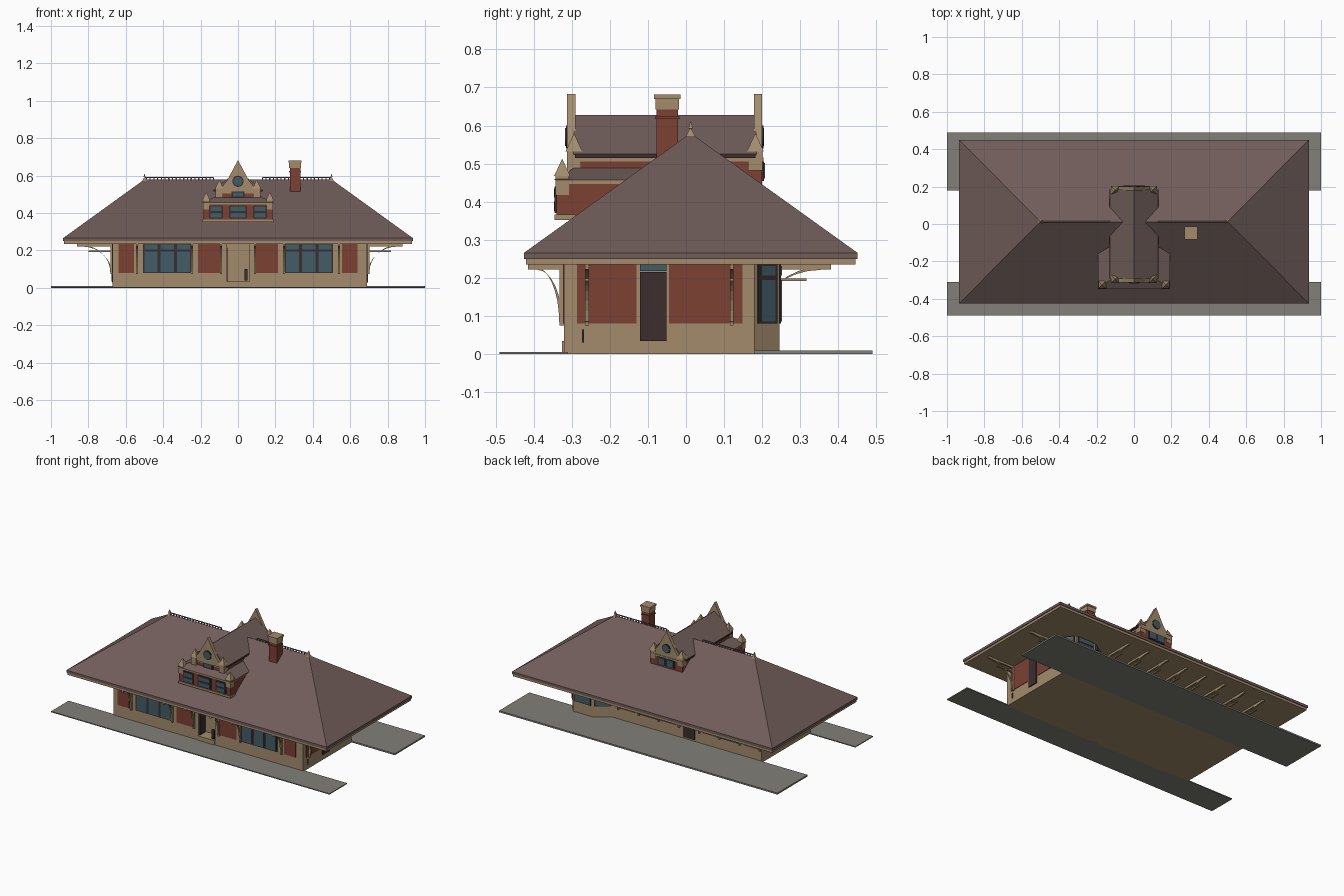
import bpy, bmesh, math
from mathutils import Vector, Matrix

cube = bpy.data.objects.get("Cube")
if cube:
    bpy.data.objects.remove(cube, do_unlink=True)


def material(name, rgb):
    m = bpy.data.materials.new(name)
    m.use_nodes = True
    m.diffuse_color = (*rgb, 1)
    m.node_tree.nodes["Principled BSDF"].inputs["Base Color"].default_value = (*rgb, 1)
    return m


TAN = material("tan stone", (.36, .26, .15))
RED = material("red brick", (.20, .052, .034))
ROOF = material("brown roof", (.16, .108, .1))
GREY = material("grey paving", (.22, .215, .19))
DARK = material("dark trim", (.045, .026, .028))
GLASS = material("blue glass", (.055, .11, .14))


def finish(name, bm, mat):
    bmesh.ops.recalc_face_normals(bm, faces=bm.faces)
    me = bpy.data.meshes.new(name)
    bm.to_mesh(me)
    bm.free()
    me.materials.append(mat)
    ob = bpy.data.objects.new(name, me)
    bpy.context.collection.objects.link(ob)
    return ob


def prism(name, pts, lo, hi, mat, axis="z"):
    """Extrude a 2D outline: (x, y) along z, or (x, z) along y."""
    bm = bmesh.new()
    place = (lambda a, b, t: (a, b, t)) if axis == "z" else (lambda a, b, t: (a, t, b))
    f = bm.faces.new([bm.verts.new(place(a, b, lo)) for a, b in pts])
    top = bmesh.ops.extrude_face_region(bm, geom=[f])["geom"]
    move = Vector(place(0, 0, hi - lo))
    bmesh.ops.translate(bm, vec=move, verts=[v for v in top if isinstance(v, bmesh.types.BMVert)])
    return finish(name, bm, mat)


def box(name, x, y, z, mat):
    return prism(name, [(x[0], y[0]), (x[1], y[0]), (x[1], y[1]), (x[0], y[1])], *z, mat)


def frustum(name, base, z0, top, z1, mat):
    """Join two rectangles (x0, x1, y0, y1); a flat top rectangle gives a ridge or point."""
    bm = bmesh.new()
    for (x0, x1, y0, y1), z in ((base, z0), (top, z1)):
        for x, y in ((x0, y0), (x1, y0), (x1, y1), (x0, y1)):
            bm.verts.new((x, y, z))
    v = list(bm.verts)
    bm.faces.new(v[:4])
    bm.faces.new(v[4:])
    for i in range(4):
        j = (i + 1) % 4
        bm.faces.new((v[i], v[j], v[4 + j], v[4 + i]))
    bmesh.ops.remove_doubles(bm, verts=v, dist=1e-5)
    return finish(name, bm, mat)


def turned(ob, origin, outward):
    """Move a part built facing -y to a wall point, facing the outward direction."""
    angle = math.atan2(outward[1], outward[0]) + math.pi / 2
    ob.matrix_world = Matrix.Translation((*origin, 0)) @ Matrix.Rotation(angle, 4, "Z")
    return ob


def panel(name, origin, out, half, z0, z1, mat, lift=.003):
    return turned(box(name, (-half, half), (-lift, .002), (z0, z1), mat), origin, out)


def window(name, origin, out, half, z0, z1, panes=1, rail=None):
    panel(name + "_frame", origin, out, half, z0, z1, DARK, .005)
    step = 2 * half / panes
    rows = [(z0, rail), (rail, z1)] if rail else [(z0, z1)]
    for i in range(panes):
        c = -half + step * (i + .5)
        for a, b in rows:
            turned(box(name + "_pane", (c - step / 2 + .008, c + step / 2 - .008),
                       (-.007, .0), (a + .006, b - .005), GLASS), origin, out)


def bracket(origin, out, reach):
    """Wall post, eave beam and curved brace."""
    w = .005
    turned(box("bracket_post", (-w, w), (-.012, .002), (.075, .235), TAN), origin, out)
    turned(box("bracket_beam", (-w, w), (-reach, 0), (.222, .236), TAN), origin, out)
    outer, inner = [], []
    for i in range(9):
        t = math.pi / 2 * i / 8
        outer.append((1 - math.cos(t), math.sin(t)))
    bm = bmesh.new()
    rings = []
    for u, s in outer:
        y, z = -.008 - u * (reach - .03), .08 + s * .145
        rings.append([bm.verts.new((x, y + d, z - d)) for x, d in
                      ((-w, -.005), (w, -.005), (w, .004), (-w, .004))])
    for a, b in zip(rings, rings[1:]):
        for i in range(4):
            j = (i + 1) % 4
            bm.faces.new((a[i], a[j], b[j], b[i]))
    bm.faces.new(rings[0])
    bm.faces.new(rings[-1])
    turned(finish("bracket_brace", bm, TAN), origin, out)
    if reach > .15:
        turned(box("bracket_strut", (-w, w), (-reach * .68, 0), (.192, .199), TAN), origin, out)


FRONT, BACK, LEFT, RIGHT = (0, -1), (0, 1), (1, 0), (-1, 0)
YF, YB, XE = -.32, .18, .68

# Platforms
box("front_platform", (-1, 1), (-.49, -.31), (0, .006), GREY)
box("back_platform", (-1, 1), (.18, .49), (0, .01), GREY)

# Walls with an entry alcove and an angled rear bay
BAY = [(.69, YB), (.64, .245), (.5, .245), (.4, YB)]
prism("walls", [(-.67, YF), (-.06, YF), (-.06, -.25), (.06, -.25), (.06, YF), (.69, YF)]
      + BAY + [(-.67, YB)], 0, .237, TAN)
box("entry_step", (-.06, .06), (-.325, -.25), (0, .035), TAN)
box("entry_door", (-.06, -.055), (-.31, -.255), (.035, .215), DARK)
box("entry_handle", (.035, .052), (-.32, -.312), (.04, .1), DARK)

# Front wall: brick and triple windows
for s in (-1, 1):
    panel("front_brick_end", (s * .598, YF), FRONT, .042, .08, .236, RED)
    panel("front_brick_inner", (s * .15, YF), FRONT, .065, .08, .236, RED)
    window("front_window", (s * .378, YF), FRONT, .13, .08, .236, 3, .2)
    for x in (.09, .245, .54):
        bracket((s * x, YF), FRONT, .095)

# End walls: brick, door and transom
for x, out in ((.69, LEFT), (-.67, RIGHT)):
    panel("end_brick_front", (x, -.208), out, .078, .08, .236, RED)
    panel("end_brick_back", (x, .052), out, .096, .08, .236, RED)
    panel("end_door", (x, -.086), out, .035, .035, .215, DARK, .006)
    panel("end_transom", (x, -.086), out, .035, .218, .236, GLASS, .006)
    for y in (-.26, .12):
        bracket((x, y), out, .19)
    box("corner_vent", (x - .004, x + .004), (-.273, -.268), (.03, .065), DARK)

# Back wall: alternating brick, windows and doors
for x in (-.6, -.3, 0, .3):
    panel("back_brick", (x, YB), BACK, .055, .08, .236, RED)
for x in (-.45, .15):
    window("back_window", (x, YB), BACK, .07, .08, .236, 2, .2)
panel("back_door", (-.15, YB), BACK, .04, .02, .215, DARK, .006)
for i in range(8):
    bracket((-.66 + i * .145, YB), BACK, .2)
for a, b in zip(BAY, BAY[1:]):
    d = Vector(b) - Vector(a)
    mid = (Vector(a) + Vector(b)) / 2
    window("bay_window", mid, (d.y, -d.x), d.length / 2 - .01, .08, .236, 1, .2)

# Main hip roof
box("soffit_fascia", (-.93, .93), (-.42, .445), (.235, .252), TAN)
box("roof_edge", (-.935, .935), (-.425, .45), (.25, .266), ROOF)
frustum("main_roof", (-.935, .935, -.425, .45), .266, (-.5, .5, .012, .012), .58, ROOF)

# Ridge cresting and finials
for s in (-1, 1):
    ends = sorted((s * .13, s * .5))
    box("crest_rail", ends, (.009, .015), (.588, .592), ROOF)
    for i in range(19):
        x = s * (.13 + i * .02)
        box("crest_post", (x - .003, x + .003), (.009, .015), (.572, .59), ROOF)
    frustum("ridge_finial_base", (s * .5 - .012, s * .5 + .012, 0, .024), .572,
            (s * .5 - .003, s * .5 + .003, .009, .015), .59, TAN)
    frustum("ridge_finial_tip", (s * .5 - .006, s * .5 + .006, .006, .018), .592,
            (s * .5, s * .5, .012, .012), .612, TAN)

# Chimney
box("chimney_shaft", (.277, .333), (-.077, -.021), (.45, .645), RED)
box("chimney_band", (.273, .337), (-.081, -.017), (.617, .624), RED)
box("chimney_collar", (.274, .336), (-.08, -.018), (.642, .67), TAN)
box("chimney_cap", (.27, .34), (-.084, -.014), (.67, .681), TAN)


def pinnacle(x, y, z, w, h):
    box("pinnacle_block", (x - w, x + w), (y - w, y + w), (z - .05, z), TAN)
    frustum("pinnacle_point", (x - w - .003, x + w + .003, y - w - .003, y + w + .003), z,
            (x, x, y, y), z + h, TAN)


# Lower front dormer
box("dormer_body", (-.185, .185), (-.34, -.1), (.352, .455), RED)
box("dormer_sill", (-.189, .189), (-.345, -.29), (.352, .366), TAN)
box("dormer_cornice", (-.188, .188), (-.343, -.12), (.447, .457), TAN)
frustum("dormer_skirt_roof", (-.193, .193, -.347, -.1), .457,
        (-.12, .12, -.295, -.1), .488, ROOF)
for x, half in ((-.118, .037), (0, .048), (.118, .037)):
    window("dormer_window", (x, -.34), FRONT, half, .37, .44, 1, .405)
for s in (-1, 1):
    pinnacle(s * .17, -.325, .468, .018, .045)

# Upper cross-gable, showing at front and back
box("gable_body", (-.115, .115), (-.302, .2), (.42, .516), RED)
box("gable_string", (-.118, .118), (-.305, .203), (.505, .516), TAN)
box("gable_eave", (-.13, .13), (-.292, .182), (.515, .525), DARK)
prism("gable_roof", [(-.13, .524), (.13, .524), (0, .627)], -.295, .185, ROOF, "y")
OUTLINE = [(-.105, .514), (.105, .514), (.058, .575), (0, .683), (-.058, .575)]
for y, out in ((-.312, FRONT), (.2, BACK)):
    inner = y - out[1] * .022
    prism("gable_parapet", OUTLINE, min(y, inner), max(y, inner), TAN, "y")
    for name, r, lift, mat in (("round_frame", .03, .003, DARK), ("round_glass", .024, .005, GLASS)):
        ring = [(r * math.cos(i * math.pi / 10), .57 + r * math.sin(i * math.pi / 10)) for i in range(20)]
        prism(name, ring, y, y + out[1] * lift, mat, "y")
    for s in (-1, 1):
        pinnacle(s * .1, y - out[1] * .018, .532, .019, .048)
window("gable_front_window", (0, -.302), FRONT, .035, .482, .515)
window("gable_back_window", (0, .2), BACK, .06, .455, .506, 2)
